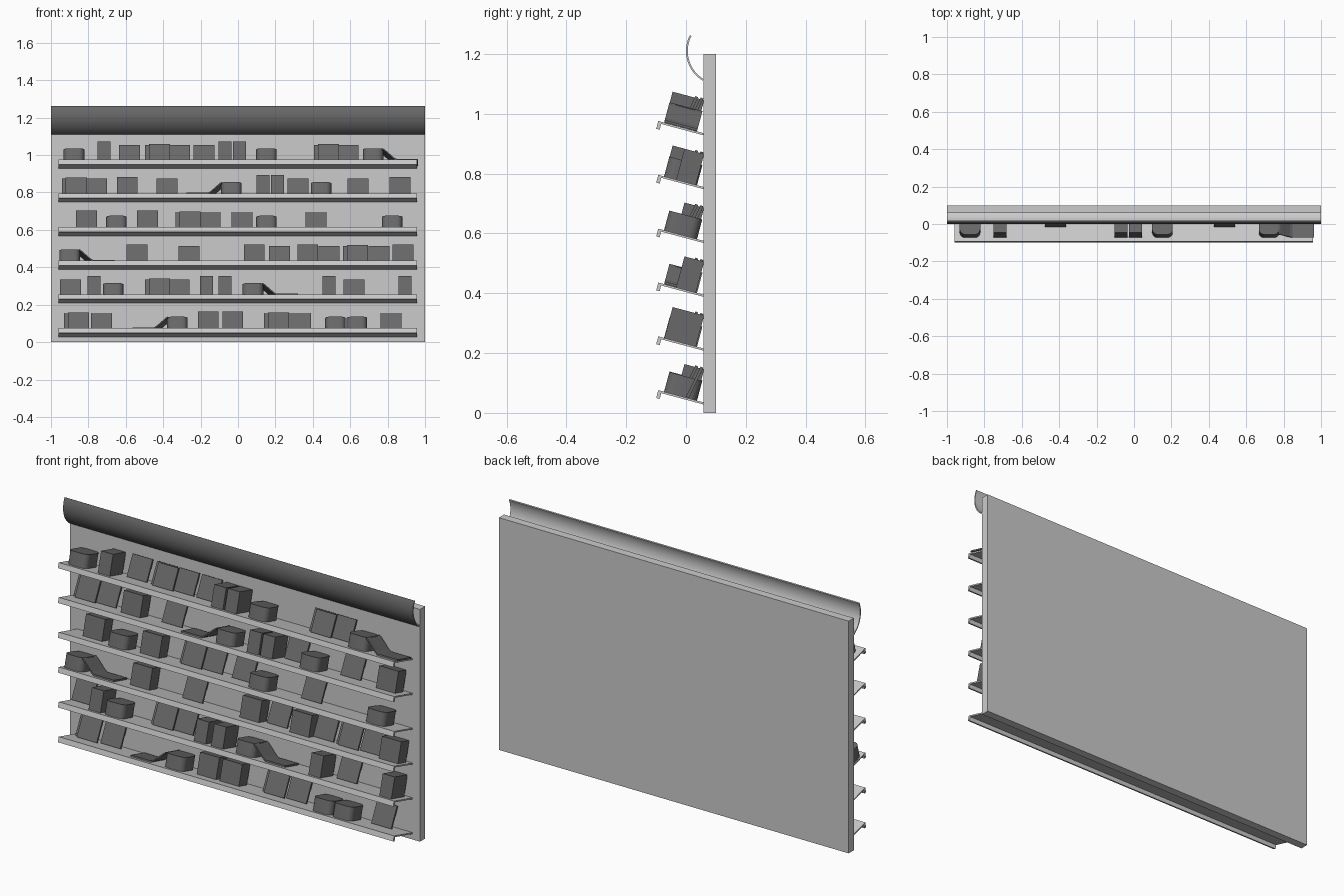
import bpy, bmesh, math
from mathutils import Matrix, Vector

if "Cube" in bpy.data.objects:
    bpy.data.objects.remove(bpy.data.objects["Cube"])

TILT = math.radians(15)


def grey(name, v):
    mat = bpy.data.materials.new(name)
    mat.diffuse_color = (v, v, v, 1)
    mat.use_nodes = True
    mat.node_tree.nodes["Principled BSDF"].inputs["Base Color"].default_value = mat.diffuse_color
    return mat


FRAME = grey("frame_grey", 0.58)
DARK = grey("dark_grey", 0.14)


def make(name, verts, faces, paint, mat=None, smooth=False):
    me = bpy.data.meshes.new(name)
    me.from_pydata([tuple(v) for v in verts], [], faces)
    bm = bmesh.new()
    bm.from_mesh(me)
    bmesh.ops.recalc_face_normals(bm, faces=bm.faces)
    bm.to_mesh(me)
    bm.free()
    me.materials.append(paint)
    if mat:
        me.transform(mat)
    ob = bpy.data.objects.new(name, me)
    bpy.context.collection.objects.link(ob)
    if smooth:
        bpy.context.view_layer.objects.active = ob
        ob.select_set(True)
        bpy.ops.object.shade_smooth_by_angle(angle=math.radians(35))
        ob.select_set(False)
    return ob


def prism(name, loop, lo, hi, axis, paint, mat=None, smooth=False):
    """Extrude a closed 2D loop along the given axis (0 = x, 1 = y, 2 = z)."""
    def place(p, h):
        v = list(p)
        v.insert(axis, h)
        return Vector(v)
    n = len(loop)
    verts = [place(p, lo) for p in loop] + [place(p, hi) for p in loop]
    faces = [tuple(range(n)), tuple(range(n, 2 * n))]
    faces += [(i, (i + 1) % n, n + (i + 1) % n, n + i) for i in range(n)]
    return make(name, verts, faces, paint, mat, smooth)


def box(name, x0, x1, y0, y1, z0, z1, paint, mat=None):
    return prism(name, [(x0, y0), (x1, y0), (x1, y1), (x0, y1)], z0, z1, 2, paint, mat)


def rounded_rect(x0, x1, y0, y1, r, seg=6):
    pts = []
    corners = [(x1 - r, y1 - r), (x0 + r, y1 - r), (x0 + r, y0 + r), (x1 - r, y0 + r)]
    for k, (cx, cy) in enumerate(corners):
        for i in range(seg + 1):
            a = math.pi / 2 * (k + i / seg)
            pts.append((cx + r * math.cos(a), cy + r * math.sin(a)))
    return pts


# Back board
box("back_board", -1, 1, 0.058, 0.1, 0, 1.2, FRAME)

# Curved header sheet, dark on its outer face
arc = [math.radians(-59 + 86 * i / 24) for i in range(25)]
ring = lambda r: [(0.116 - r * math.cos(a), 1.21 + r * math.sin(a)) for a in arc]
header = prism("curved_header", ring(0.116) + ring(0.110)[::-1], -1, 1, 0, FRAME, smooth=True)
header.data.materials.append(DARK)
for f in header.data.polygons[2:2 + len(arc) - 1]:
    f.material_index = 1


# Product shapes, placed in a shelf's tilted frame
def narrow_box(x, m):
    box("narrow_box", x - 0.034, x + 0.034, -0.137, -0.028, 0, 0.107, DARK, m)


def wide_box(x, m):
    box("wide_box", x - 0.055, x + 0.055, -0.096, -0.028, 0, 0.107, DARK, m)


def card(x, m, shift=0.0):
    lean = m @ Matrix.Translation((x, -0.053 - shift, 0.001)) @ Matrix.Rotation(math.radians(-11), 4, 'X')
    box("leaning_card", -0.057, 0.057, -0.010, 0, 0, 0.112, DARK, lean)


def card_pair(x, m):
    card(x, m, 0.018)
    card(x - 0.02, m)


def round_tub(x, m):
    loop = rounded_rect(x - 0.055, x + 0.055, -0.138, -0.024, 0.03)
    prism("rounded_tub", loop, 0, 0.068, 2, DARK, m, True)


def open_tub(x, m, side):
    # tub with a flap sloping down to a flat tongue
    round_tub(x, m)
    path = [(0.050, 0.070), (0.062, 0.062), (0.112, 0.017), (0.126, 0.009), (0.24, 0.009)]
    loop = [(x + side * a, b) for a, b in path] + [(x + side * a, b - 0.008) for a, b in path[::-1]]
    prism("folded_flap", loop, -0.138, -0.024, 1, DARK, m)


KINDS = {
    "narrow": narrow_box, "wide": wide_box, "card": card, "pair": card_pair, "tub": round_tub,
    "open_r": lambda x, m: open_tub(x, m, 1),
    "open_l": lambda x, m: open_tub(x, m, -1),
}

# Product centres for each shelf, bottom to top
SHELVES = [
    dict(pair=[-0.853, 0.217], card=[-0.73, 0.332, 0.818], open_l=[-0.324],
         wide=[-0.158, -0.027], tub=[0.521, 0.636]),
    dict(card=[-0.896, -0.316, 0.62], narrow=[-0.77, -0.168, -0.07, 0.487, 0.893],
         tub=[-0.668], pair=[-0.42], open_r=[0.08]),
    dict(open_r=[-0.90], wide=[-0.54, 0.086, 0.372, 0.882],
         card=[-0.262, 0.222, 0.487, 0.754], pair=[0.639]),
    dict(wide=[-0.81, -0.484], tub=[-0.65, 0.152, 0.824], pair=[-0.257],
         card=[-0.15, 0.021, 0.417]),
    dict(pair=[-0.864], card=[-0.757, -0.38, 0.321, 0.642], wide=[-0.593, 0.866],
         open_l=[-0.035], narrow=[0.134, 0.211], tub=[0.444]),
    dict(tub=[-0.877, 0.152], narrow=[-0.717, -0.07, 0.008],
         card=[-0.58, -0.313, -0.182, 0.586], pair=[-0.42, 0.484], open_r=[0.722]),
]

# Tilted shelves with a downturned front lip
SHELF = [(0, 0), (-0.158, 0), (-0.158, -0.027), (-0.146, -0.027), (-0.146, -0.007), (0, -0.007)]
for i, stock in enumerate(SHELVES):
    m = Matrix.Translation((0, 0.06, 0.035 + 0.18 * i)) @ Matrix.Rotation(-TILT, 4, 'X')
    prism("shelf", SHELF, -0.96, 0.957, 0, FRAME, m)
    for kind, centres in stock.items():
        for x in centres:
            KINDS[kind](x, m)
